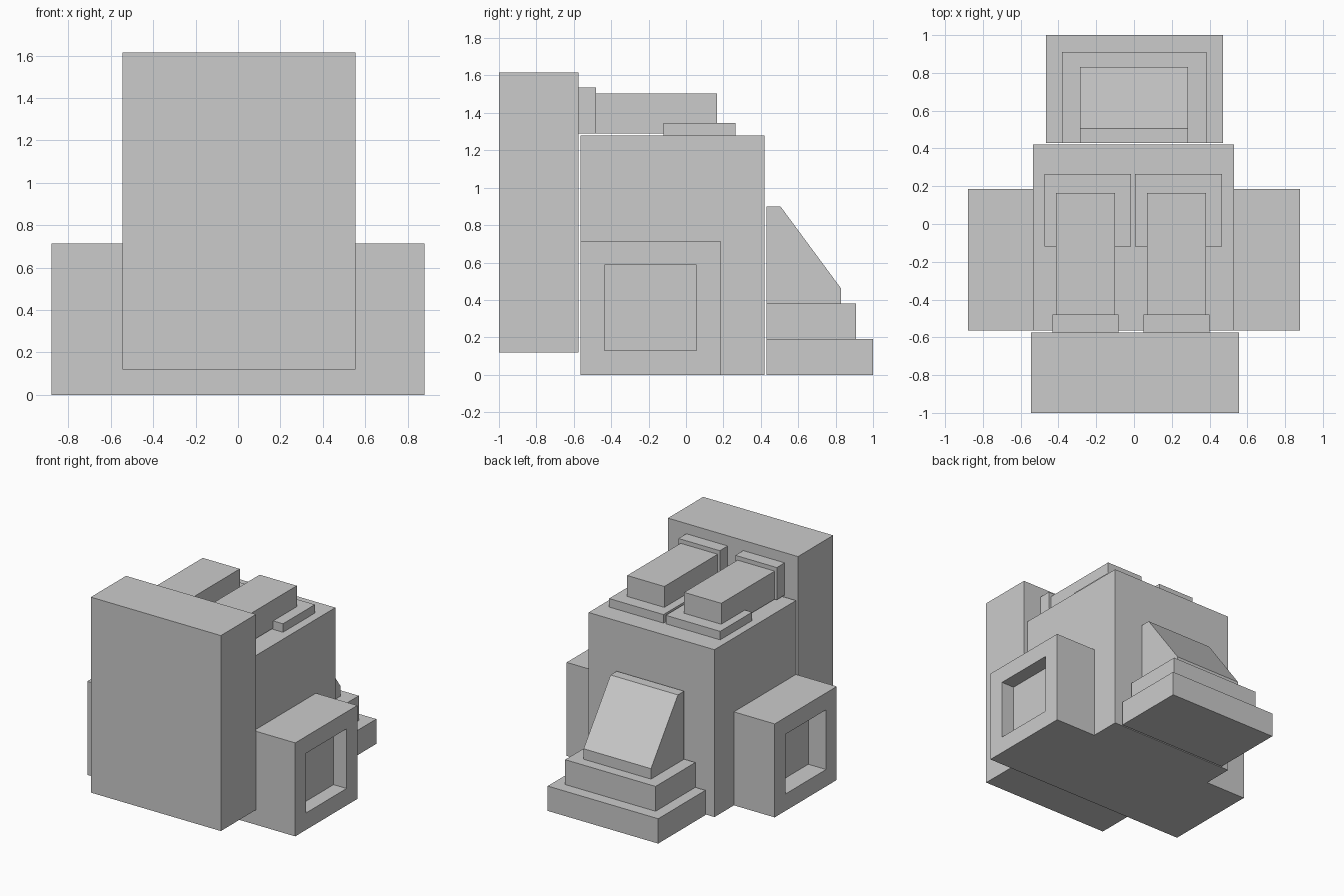
import bpy, bmesh
from mathutils import Vector

if "Cube" in bpy.data.objects:
    bpy.data.objects.remove(bpy.data.objects["Cube"])


def make(name, bm):
    bmesh.ops.recalc_face_normals(bm, faces=bm.faces)
    mesh = bpy.data.meshes.new(name)
    bm.to_mesh(mesh)
    bm.free()
    obj = bpy.data.objects.new(name, mesh)
    bpy.context.collection.objects.link(obj)
    return obj


def box_bm(x, y, z):
    bm = bmesh.new()
    bmesh.ops.create_cube(bm, size=1)
    for v in bm.verts:
        v.co = Vector((r[0] + r[1]) / 2 + c * (r[1] - r[0]) for r, c in zip((x, y, z), v.co))
    bm.normal_update()
    return bm


def box(name, x, y, z):
    return make(name, box_bm(x, y, z))


# Main body and the tall front slab
box("body", (-0.535, 0.53), (-0.565, 0.42), (0, 1.28))
box("front_slab", (-0.545, 0.555), (-1, -0.575), (0.12, 1.615))

# Side blocks, each with a square recess in its outer face
for side, inner, depth, label in ((1, 0.53, 0.11, "right"), (-1, 0.535, 0.15, "left")):
    bm = box_bm(sorted((side * inner, side * 0.88)), (-0.565, 0.185), (0, 0.715))
    outer = max(bm.faces, key=lambda f: f.calc_center_median().x * side)
    bmesh.ops.inset_region(bm, faces=[outer], thickness=0.183)
    bmesh.ops.inset_region(bm, faces=[outer], thickness=0)
    bmesh.ops.translate(bm, verts=outer.verts, vec=(-side * depth, 0, 0))
    make("side_block_" + label, bm)

# Stepped plinth at the back
box("lower_step", (-0.465, 0.47), (0.43, 1), (0, 0.19))
box("upper_step", (-0.38, 0.385), (0.43, 0.91), (0.19, 0.38))

# Sloped wedge on the steps
bm = bmesh.new()
profile = [(0.43, 0.38), (0.83, 0.38), (0.83, 0.46), (0.505, 0.9), (0.43, 0.9)]
face = bm.faces.new([bm.verts.new((-0.285, y, z)) for y, z in profile])
ext = bmesh.ops.extrude_face_region(bm, geom=[face], use_keep_orig=True)
bmesh.ops.translate(bm, vec=(0.57, 0, 0),
                    verts=[g for g in ext["geom"] if isinstance(g, bmesh.types.BMVert)])
make("sloped_wedge", bm)

# Two roof units: plate, long bar and end cap
for label, plate_x, bar_x in (("left", -0.245, -0.257), ("right", 0.235, 0.225)):
    box("roof_plate_" + label, (plate_x - 0.23, plate_x + 0.23), (-0.12, 0.265), (1.28, 1.345))
    box("roof_bar_" + label, (bar_x - 0.157, bar_x + 0.157), (-0.48, 0.165), (1.29, 1.505))
    box("roof_cap_" + label, (bar_x - 0.175, bar_x + 0.175), (-0.575, -0.48), (1.29, 1.537))
